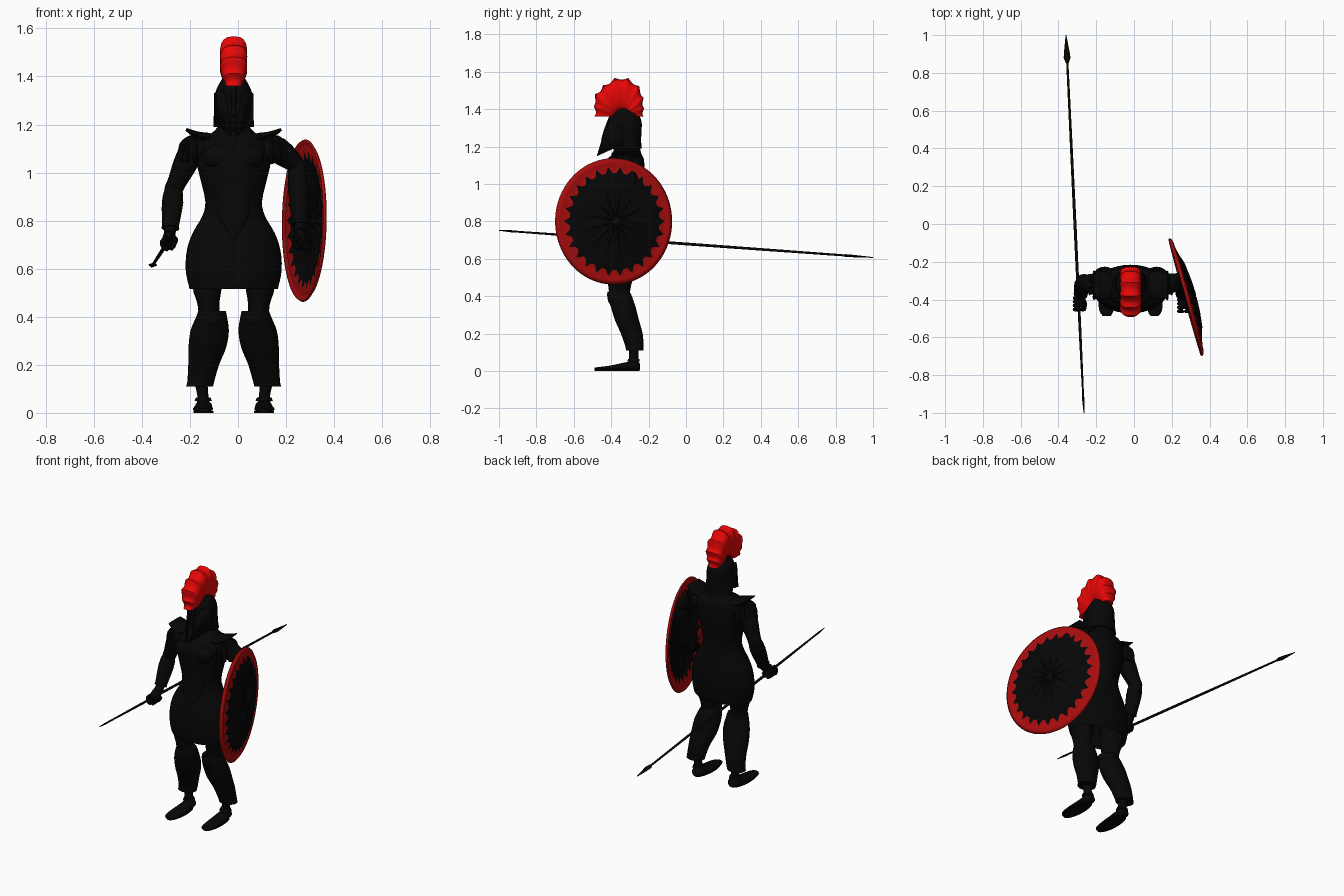
import bpy, bmesh, math
from mathutils import Vector, Matrix

cube = bpy.data.objects.get("Cube")
if cube:
    bpy.data.objects.remove(cube, do_unlink=True)

CX = -0.018  # body centre line
Z = (0, 0, 1)


def material(name, rgb):
    m = bpy.data.materials.new(name)
    m.use_nodes = True
    m.diffuse_color = (*rgb, 1)
    bsdf = m.node_tree.nodes["Principled BSDF"]
    bsdf.inputs["Base Color"].default_value = (*rgb, 1)
    bsdf.inputs["Roughness"].default_value = 0.7
    return m


BLACK = material("dark_bronze_black", (0.002, 0.002, 0.002))
RED = material("plume_red", (0.8, 0.002, 0.002))
DEEP_RED = material("shield_red", (0.4, 0.004, 0.004))


def finish(name, bm, mats=(BLACK,), angle=40, thick=0):
    bmesh.ops.recalc_face_normals(bm, faces=bm.faces)
    me = bpy.data.meshes.new(name)
    bm.to_mesh(me)
    bm.free()
    ob = bpy.data.objects.new(name, me)
    bpy.context.collection.objects.link(ob)
    for m in mats:
        me.materials.append(m)
    bpy.ops.object.select_all(action="DESELECT")
    ob.select_set(True)
    bpy.context.view_layer.objects.active = ob
    bpy.ops.object.shade_smooth_by_angle(angle=math.radians(angle))
    if thick:
        mod = ob.modifiers.new("thickness", "SOLIDIFY")
        mod.thickness = thick
        mod.offset = 0


def spline(pts, sub):
    """Catmull-Rom through stations of any width."""
    pts = [Vector(p) for p in pts]
    out = []
    for i in range(len(pts) - 1):
        a, b, c, d = pts[max(i - 1, 0)], pts[i], pts[i + 1], pts[min(i + 2, len(pts) - 1)]
        for k in range(sub):
            t = k / sub
            out.append(b + (c - a) * (t / 2) + (2 * a - 5 * b + 4 * c - d) * (t * t / 2)
                       + (3 * b - a - 3 * c + d) * (t ** 3 / 2))
    return out + [pts[-1]]


def bridge(bm, rings, caps=True):
    for r, q in zip(rings, rings[1:]):
        n = len(r)
        for i in range(n):
            bm.faces.new((r[i], r[(i + 1) % n], q[(i + 1) % n], q[i]))
    if caps:
        bm.faces.new(rings[0])
        bm.faces.new(rings[-1])


def loft(name, stations, axis=None, n=20, sub=3):
    """Elliptical skin over stations (x, y, z, half width, half depth)."""
    st = spline(stations, sub)
    bm = bmesh.new()
    rings = []
    for i, s in enumerate(st):
        c = Vector(s[:3])
        t = Vector(axis) if axis else (Vector(st[min(i + 1, len(st) - 1)][:3])
                                       - Vector(st[max(i - 1, 0)][:3])).normalized()
        u = (Vector((1, 0, 0)) - t * t.x).normalized()
        v = t.cross(u)
        rings.append([bm.verts.new(c + u * math.cos(a) * max(s[3], .002) + v * math.sin(a) * max(s[4], .002))
                      for a in (math.tau * k / n for k in range(n))])
    bridge(bm, rings)
    finish(name, bm)


def ball(name, loc, size):
    bm = bmesh.new()
    bmesh.ops.create_uvsphere(bm, u_segments=18, v_segments=12, radius=1,
                              matrix=Matrix.Translation(loc) @ Matrix.Diagonal((*size, 1)))
    finish(name, bm)


# Cuirass and flared tunic, folded inward at the hem
loft("torso_and_tunic", [(CX, y, z, rx, ry) for z, y, rx, ry in (
    (1.21, -.305, .05, .055), (1.165, -.31, .09, .07), (1.13, -.325, .15, .1),
    (1.05, -.335, .155, .115), (.97, -.335, .138, .11), (.88, -.335, .118, .1),
    (.82, -.335, .13, .105), (.75, -.34, .17, .118), (.68, -.342, .194, .126),
    (.6, -.345, .2, .128), (.53, -.345, .187, .122))]
    + [(CX, -.345, .527, .176, .112), (CX, -.345, .66, .12, .08)], Z, n=36)
for s, side in ((-1, "right"), (1, "left")):
    ball(side + "_chest_plate", (CX + s * .062, -.41, 1.065), (.066, .04, .052))
loft("belly_plate", [(CX, -.405, .99, .07, .04), (CX, -.41, .88, .07, .035),
                     (CX, -.425, .8, .06, .035), (CX, -.45, .72, .008, .016)], Z)

# Head and helmet
ball("head", (CX, -.34, 1.255), (.06, .068, .1))
loft("helmet", [(CX, y, z, rx, ry) for z, y, rx, ry in (
    (1.415, -.325, .01, .012), (1.402, -.325, .038, .045), (1.37, -.325, .06, .073),
    (1.33, -.325, .077, .088), (1.28, -.32, .082, .082), (1.23, -.312, .083, .072),
    (1.19, -.3, .085, .064))], Z, n=28)
for s, side in ((-1, "right"), (1, "left")):
    bm = bmesh.new()
    outline = ((-.34, 1.33), (-.4, 1.345), (-.43, 1.3), (-.475, 1.15), (-.41, 1.18), (-.34, 1.21))
    bm.faces.new([bm.verts.new((CX + s * (.078 - .5 * (-.34 - y)), y, z)) for y, z in outline])
    finish(side + "_cheek_guard", bm, thick=.008)
loft("nose_guard", [(CX, -.405, 1.36, .012, .006), (CX, -.432, 1.29, .009, .006),
                    (CX, -.448, 1.235, .012, .006)], n=8)

# Plume: broad fan over the helmet, ridged across into pointed locks
arc = spline([(0, .115), (28, .135), (45, .16), (62, .188), (90, .21),
              (120, .192), (143, .18), (162, .153), (180, .142)], 12)
bm = bmesh.new()
rings = []
for deg, rad in arc:
    a = math.radians(deg)
    lock = 1 - abs(math.sin(a * 9))
    out = rad * (.94 + .08 * lock)
    half = (.036 + .026 * min(1, 1.7 * math.sin(a))) * (.96 + .05 * lock)
    mid, ext = (out + .03) / 2, (out - .03) / 2
    ring = []
    for k in range(20):
        cb, sb = math.cos(math.tau * k / 20), math.sin(math.tau * k / 20)
        r = mid + ext * math.copysign(abs(sb) ** .8, sb)
        w = half * math.copysign(abs(cb) ** .75, cb) * (.9 + .12 * sb)
        ring.append(bm.verts.new((CX + w, -.345 + r * math.cos(a), 1.36 + r * math.sin(a))))
    rings.append(ring)
bridge(bm, rings)
finish("plume", bm, (RED,), 35)

# Legs, greaves and feet
for s, side in ((-1, "right"), (1, "left")):
    def leg(name, rows, axis=Z, n=20):
        loft(f"{side}_{name}", [(CX + s * x, y, z, rx, ry) for x, y, z, rx, ry in rows], axis, n)
    leg("thigh", ((.1, -.345, .68, .07, .085), (.11, -.35, .53, .062, .074),
                  (.105, -.355, .45, .045, .06), (.1, -.355, .37, .045, .05)))
    leg("greave", ((.09, -.36, .425, .057, .058), (.092, -.355, .4, .064, .066),
                   (.1, -.335, .34, .08, .066), (.11, -.315, .27, .078, .064),
                   (.125, -.29, .2, .064, .058), (.137, -.275, .13, .056, .049),
                   (.142, -.275, .11, .056, .047)), n=24)
    ball(side + "_knee_cap", (CX + s * .09, -.398, .395), (.036, .022, .038))
    leg("ankle", ((.137, -.278, .13, .028, .026), (.128, -.28, .07, .023, .025),
                  (.126, -.282, .02, .032, .033)))
    leg("foot", ((.125, -.247, .022, .022, .018), (.125, -.265, .028, .034, .026),
                 (.125, -.32, .024, .036, .023), (.128, -.4, .016, .042, .014),
                 (.128, -.46, .012, .037, .01), (.126, -.488, .012, .02, .007)), (0, 1, 0))
    leg("sandal_sole", ((.126, -.37, .008, .042, .118), (.126, -.37, 0, .042, .118)), n=24)
    leg("ankle_strap", ((.127, -.28, .065, .03, .03), (.127, -.28, .05, .036, .034)))

# Shoulder guards: a cap with an upturned flap and hanging strips
for s, side in ((-1, "right"), (1, "left")):
    c = Vector((CX + s * .152, -.325, 1.095))
    ball(side + "_shoulder_cap", c, (.058, .075, .06))
    loft(side + "_shoulder_flap", [(CX + s * .1, -.325, 1.145, .02, .065),
                                   (CX + s * .15, -.325, 1.155, .016, .075),
                                   (CX + s * .198, -.325, 1.18, .006, .06)], n=12)
    for k in range(7):
        a = math.radians(-84 + 28 * k)
        d = Vector((s * math.cos(a), math.sin(a), 0))
        p, q, r = c + d * .03 + Vector((0, 0, .05)), c + d * .065 + Vector((0, 0, .02)), c + d * .074 - Vector((0, 0, .05))
        loft(f"{side}_shoulder_strip_{k}", [(*p, .01, .014), (*q, .01, .018), (*r, .008, .018)], n=8)


# Arms with bracers and closed hands
def arm(side, shoulder, elbow, wrist, hand):
    sh, el, wr, ha = map(Vector, (shoulder, elbow, wrist, hand))
    loft(side + "_upper_arm", [(*sh, .052, .055), (*sh.lerp(el, .4), .05, .053),
                               (*sh.lerp(el, .8), .04, .042), (*el, .038, .04), (*el.lerp(wr, .12), .034, .036)])
    loft(side + "_forearm", [(*el.lerp(wr, -.08), .032, .034), (*el.lerp(wr, .2), .043, .045),
                             (*el.lerp(wr, .6), .034, .036), (*wr, .025, .027), (*wr.lerp(ha, .5), .025, .03)])
    loft(side + "_bracer", [(*el.lerp(wr, t), r, r) for t, r in ((.3, .045), (.6, .041), (.92, .035), (.98, .038))], n=16)
    ball(side + "_palm", wr.lerp(ha, .75), (.028, .036, .036))
    for k in range(4):
        y = ha.y - .032 + k * .02
        loft(f"{side}_finger_{k}", [(ha.x + .026 * math.cos(b), y, ha.z + .026 * math.sin(b), .01, .01)
                                    for b in (math.radians(100 + 65 * j) for j in range(5))], n=8, sub=2)
    loft(side + "_thumb", [(ha.x + .015, ha.y + .03, ha.z + .03, .011, .011), (ha.x + .03, ha.y, ha.z + .015, .011, .011),
                           (ha.x + .028, ha.y - .035, ha.z, .008, .008)], n=8)


arm("right", (-.19, -.325, 1.1), (-.268, -.305, .93), (-.282, -.37, .765), (-.29, -.42, .706))
arm("left", (.16, -.325, 1.1), (.248, -.295, 1.03), (.258, -.37, .78), (.262, -.43, .71))

# Spear with leaf-shaped head and butt spike
tail, tip = Vector((-.265, -1, .752)), Vector((-.36, 1, .607))
loft("spear_shaft", [(*tail.lerp(tip, t), r, r) for t, r in
                     ((0, .001), (.03, .006), (.06, .005), (.2, .007), (.5, .008), (.9, .006), (.95, .005))], n=10, sub=2)
loft("spear_head", [(*tail.lerp(tip, t), w, d) for t, w, d in
                    ((.925, .007, .007), (.94, .018, .007), (.955, .015, .006), (1, .001, .001))], n=8, sub=1)

# Round shield: domed disc, jagged red border, rayed relief
bm = bmesh.new()
N = 78
u, v, w = Vector((-.268, .963, 0)), Vector((.015, 0, 1)), Vector((.963, .268, 0))
centre = Vector((.272, -.388, .8))


def on_shield(a, f, lift=0):
    h = .045 * (1 - f * f) + lift
    return centre + u * .322 * f * math.cos(a) + v * .335 * f * math.sin(a) + w * h


rings = []
for f in (.06, .14, .3, .55, .7, None, .9, .93, .96, 1):
    ring = []
    for i in range(N):
        ray = .008 if i % 6 == 0 and f in (.14, .3, .55) else 0
        rim = .006 if f in (.93, .96) else 0
        g = f or (.87 if i % 3 == 0 else .77)
        ring.append(bm.verts.new(on_shield(math.tau * i / N, g, ray + rim)))
    rings.append(ring)
bridge(bm, rings, caps=False)
bm.faces.new(rings[0])
for face in bm.faces:
    f = max(((p.co - centre).dot(u) / .322) ** 2 + ((p.co - centre).z / .335) ** 2 for p in face.verts) ** .5
    face.material_index = 1 if f > .885 else 0
finish("shield", bm, (BLACK, DEEP_RED), 35, thick=.01)
ball("shield_boss", on_shield(0, 0), (.012, .03, .03))

# Grip and arm strap inside the shield
for name, y, z, r in (("shield_grip", -.43, .71, .03), ("shield_arm_strap", -.34, .88, .06)):
    loft(name, [(.3, y, z + r, .006, .012), (.262, y, z + r * .7, .006, .012),
                (.262, y, z - r * .7, .006, .012), (.3, y, z - r, .006, .012)], n=8)
